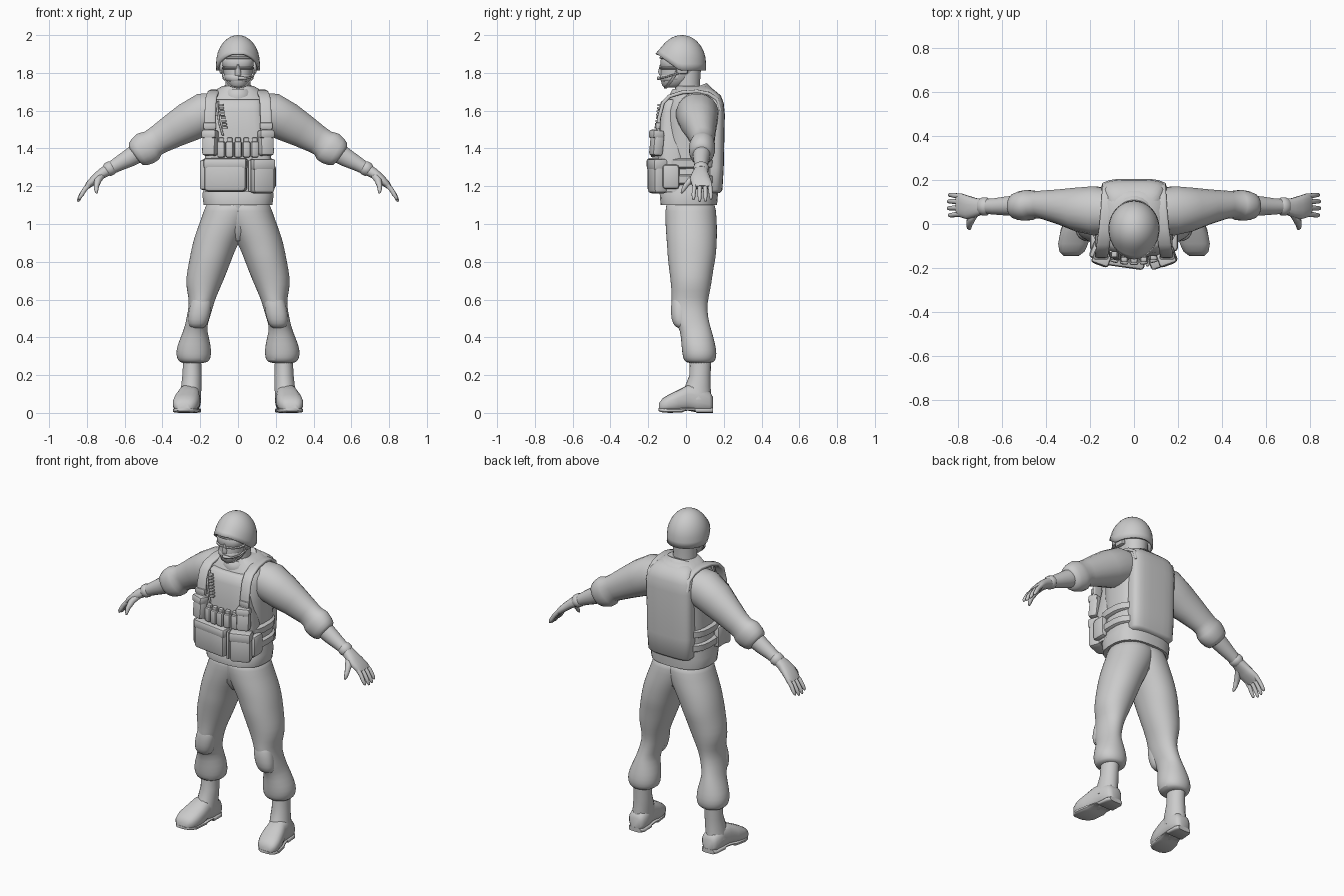
import bpy, bmesh, math
from mathutils import Vector

GREY = bpy.data.materials.new("uniform_grey")
GREY.diffuse_color = (0.6, 0.6, 0.6, 1)


def finish(name, bm, subsurf=0, angle=50):
    bmesh.ops.recalc_face_normals(bm, faces=bm.faces)
    me = bpy.data.meshes.new(name)
    bm.to_mesh(me)
    bm.free()
    me.materials.append(GREY)
    ob = bpy.data.objects.new(name, me)
    bpy.context.collection.objects.link(ob)
    if subsurf:
        ob.modifiers.new("smooth", 'SUBSURF').levels = subsurf
        ob.modifiers["smooth"].render_levels = subsurf
    bpy.ops.object.select_all(action='DESELECT')
    ob.select_set(True)
    bpy.context.view_layer.objects.active = ob
    bpy.ops.object.shade_smooth_by_angle(angle=math.radians(angle))
    return ob


def loft(name, rings, n=20, p=2.0, subsurf=0, angle=50):
    """Skin through superellipse rings given as (centre, half axis u, half axis v)."""
    bm = bmesh.new()
    loops = []
    for c, u, v in rings:
        loop = []
        for i in range(n):
            a = 2 * math.pi * (i + 0.5) / n
            ca, sa = math.cos(a), math.sin(a)
            cu = math.copysign(abs(ca) ** (2 / p), ca)
            sv = math.copysign(abs(sa) ** (2 / p), sa)
            loop.append(bm.verts.new(Vector(c) + Vector(u) * cu + Vector(v) * sv))
        loops.append(loop)
    for a, b in zip(loops, loops[1:]):
        for i in range(n):
            j = (i + 1) % n
            bm.faces.new((a[i], a[j], b[j], b[i]))
    bm.faces.new(loops[0][::-1])
    bm.faces.new(loops[-1])
    return finish(name, bm, subsurf, angle)


def stack(name, rows, s=1, **kw):
    """Horizontal rings from rows (z, x0, x1, y0, y1)."""
    return loft(name, [((s * (a + b) / 2, (c + d) / 2, z), ((b - a) / 2, 0, 0),
                        (0, (d - c) / 2, 0)) for z, a, b, c, d in rows], **kw)


def sym(name, rows, **kw):
    """Centred horizontal rings from rows (z, half width, y0, y1)."""
    return stack(name, [(z, -h, h, a, b) for z, h, a, b in rows], **kw)


def tube(name, pts, side, s=1, **kw):
    """Sweep along pts (x, y, z, half width along side, half thickness)."""
    c = [Vector((s * q[0], q[1], q[2])) for q in pts]
    side = Vector((s * side[0], side[1], side[2]))
    rings = []
    for i, q in enumerate(pts):
        t = (c[min(i + 1, len(c) - 1)] - c[max(i - 1, 0)]).normalized()
        rings.append((c[i], side * q[3], side.cross(t).normalized() * q[4]))
    return loft(name, rings, **kw)


def box(name, c, size, bevel=0.012, yaw=0, tilt=0):
    bm = bmesh.new()
    bmesh.ops.create_cube(bm, size=1)
    for v in bm.verts:
        v.co = Vector([a * b for a, b in zip(v.co, size)])
    bmesh.ops.bevel(bm, geom=bm.edges[:], offset=bevel, segments=2, affect='EDGES', profile=0.5)
    ob = finish(name, bm, 0, 40)
    ob.location = c
    ob.rotation_euler = (tilt, 0, yaw)
    return ob


# Shirt, trousers seat
sym("shirt_torso", [(1.10, .183, -.135, .165), (1.16, .19, -.14, .17), (1.19, .178, -.12, .17),
                    (1.35, .175, -.12, .18), (1.5, .18, -.12, .185), (1.6, .185, -.11, .185),
                    (1.66, .175, -.09, .175), (1.70, .135, -.06, .16), (1.73, .085, -.05, .125)],
    n=28, p=2.6)
sym("trouser_seat", [(1.13, .16, -.105, .15), (1.04, .12, -.1, .15), (.96, .07, -.085, .13),
                     (.91, .03, -.05, .08)], n=24, p=2.2)

for s, tag in ((1, "left"), (-1, "right")):
    # Trouser leg bloused over the boot
    stack("trouser_leg_" + tag, [
        (1.13, -.1, .168, -.11, .155), (1.07, -.09, .18, -.11, .16), (1.0, -.06, .207, -.11, .165),
        (.93, -.02, .232, -.105, .165), (.87, .01, .247, -.1, .162), (.82, .03, .256, -.098, .158),
        (.76, .053, .268, -.09, .145), (.68, .085, .28, -.08, .135), (.61, .118, .26, -.075, .12),
        (.55, .135, .262, -.08, .11), (.47, .16, .28, -.055, .125), (.44, .165, .287, -.03, .135),
        (.36, .143, .322, -.025, .157), (.31, .141, .33, -.02, .164), (.275, .148, .318, -.012, .155),
        (.262, .175, .3, .01, .14)], s, n=24, p=2.1, subsurf=1)
    stack("knee_pad_" + tag, [(.63, .15, .23, -.065, .0), (.59, .135, .252, -.08, .02),
                              (.52, .145, .266, -.082, .02), (.47, .16, .266, -.072, .02),
                              (.445, .18, .25, -.045, .02)], s, p=2.2, n=16, subsurf=1)
    # Boot
    stack("boot_shaft_" + tag, [(.3, .195, .29, .02, .135), (.2, .192, .295, .018, .13),
                                (.14, .192, .302, -.005, .13), (.07, .197, .312, -.035, .135)], s, n=18)
    loft("boot_foot_" + tag, [((s * x, y, (a + b) / 2), (w, 0, 0), (0, 0, (b - a) / 2))
                              for y, x, w, a, b in (
        (.142, .25, .035, .015, .085), (.125, .25, .052, .004, .115), (.06, .253, .057, .002, .15),
        (.01, .26, .059, .012, .148), (-.04, .268, .068, .004, .122), (-.09, .277, .069, .002, .098),
        (-.125, .282, .058, .004, .076), (-.144, .285, .036, .01, .05))], n=18, p=2.6)
    loft("boot_sole_" + tag, [((s * x, y, (a + .026) / 2), (w, 0, 0), (0, 0, (.026 - a) / 2))
                              for y, x, w, a in (
        (.143, .25, .042, .0), (.12, .25, .055, .0), (.055, .253, .057, .0), (.045, .254, .055, .012),
        (.0, .262, .06, .012), (-.02, .267, .066, .002), (-.09, .278, .068, .0),
        (-.125, .283, .056, .003), (-.146, .286, .034, .01))], n=16, p=4)

    # Sleeve with rolled cuff, bare forearm
    tube("sleeve_" + tag, [
        (.08, .055, 1.6, .1, .1), (.18, .06, 1.583, .113, .112), (.26, .066, 1.54, .1, .106),
        (.34, .078, 1.495, .08, .092), (.42, .088, 1.447, .064, .078), (.45, .088, 1.428, .062, .076),
        (.468, .086, 1.412, .068, .087), (.49, .085, 1.4, .07, .09), (.52, .083, 1.382, .066, .082),
        (.54, .082, 1.37, .058, .07), (.548, .082, 1.364, .045, .05)], (0, 1, 0), s, p=2.1)
    tube("forearm_" + tag, [(.5, .083, 1.395, .05, .058), (.58, .082, 1.347, .044, .048),
                            (.63, .08, 1.32, .038, .04), (.70, .08, 1.28, .032, .03)],
         (0, 1, 0), s, n=16)
    # Glove
    tube("glove_cuff_" + tag, [(.663, .08, 1.302, .035, .034), (.672, .08, 1.297, .042, .039),
                               (.69, .08, 1.287, .041, .038), (.70, .08, 1.281, .034, .03)],
         (0, 1, 0), s, n=16)
    tube("glove_palm_" + tag, [(.685, .08, 1.288, .034, .03), (.72, .075, 1.268, .043, .028),
                               (.755, .075, 1.24, .054, .024), (.785, .084, 1.213, .055, .02),
                               (.803, .087, 1.194, .05, .013)], (0, 1, 0), s, n=16, p=2.4)
    for k, (y, dy, cut) in enumerate(((.046, -.006, .01), (.074, -.002, 0), (.101, .002, .002),
                                      (.126, .006, .012))):
        tube(f"glove_finger_{k + 1}_{tag}", [
            (.785, y, 1.212, .013, .014), (.812, y + dy / 2, 1.182, .012, .013),
            (.833 - cut / 2, y + dy, 1.15 + cut / 2, .011, .012),
            (.844 - cut / 2, y + dy, 1.127 + cut, .009, .009),
            (.848 - cut / 2, y + dy, 1.118 + cut, .004, .004)], (0, 1, 0), s, n=8, angle=80)
    tube("glove_thumb_" + tag, [(.72, .06, 1.262, .024, .02), (.742, .02, 1.23, .02, .017),
                                (.75, -.005, 1.198, .014, .014), (.75, -.018, 1.175, .01, .01),
                                (.748, -.025, 1.162, .004, .004)], (1, 0, 0), s, n=8, angle=80)

    # Vest shoulder strap blending into the back panel
    tube("vest_strap_" + tag, [(x, y, z, .03, .01) for x, y, z in (
        (.15, -.148, 1.46), (.148, -.143, 1.56), (.145, -.122, 1.64), (.14, -.09, 1.675),
        (.13, -.02, 1.697), (.122, .06, 1.702), (.118, .12, 1.69), (.115, .165, 1.66),
        (.115, .18, 1.6))], (1, 0, 0), s, n=16, p=4)
    box("strap_buckle_" + tag, (s * .15, -.15, 1.52), (.068, .022, .035), .006)
    # Upper corner pouch, with flap
    box("chest_pouch_" + tag, (s * .148, -.155, 1.425), (.076, .06, .13), .016, yaw=s * .35, tilt=-.1)
    box("chest_pouch_flap_" + tag, (s * .148, -.157, 1.475), (.082, .062, .045), .012, yaw=s * .35, tilt=-.1)
    # Side pouch on the belt
    box("side_pouch_" + tag, (s * .178, -.08, 1.25), (.045, .09, .13), .018)
    # Ear cup
    box("ear_cover_" + tag, (s * .083, -.02, 1.83), (.03, .06, .07), .01)

# Vest carrier
sym("vest_front_panel", [(1.17, .172, -.145, 0), (1.36, .175, -.15, 0), (1.48, .15, -.148, 0),
                         (1.6, .13, -.135, 0), (1.65, .125, -.118, 0), (1.66, .115, -.1, 0)], n=24, p=4)
sym("vest_back_panel", [(1.165, .13, .09, .18), (1.18, .145, .08, .193), (1.3, .15, .08, .2),
                        (1.58, .152, .08, .206), (1.64, .148, .08, .2), (1.68, .135, .05, .185),
                        (1.705, .115, .03, .155), (1.72, .09, .02, .13)], n=24, p=3.6)
for k, z in enumerate((1.235, 1.32)):
    sym(f"vest_side_belt_{k + 1}", [(z - .028, .175, -.13, .16), (z - .018, .191, -.14, .172),
                                    (z + .018, .193, -.14, .174), (z + .028, .175, -.13, .16)], n=28, p=2.8)

# Magazine row and lower pouches
for k in range(5):
    x = -.088 + k * .044
    bow = x * x * 1.5
    box(f"magazine_pouch_{k + 1}", (x, -.167 + bow, 1.395), (.04, .04, .085), .01, yaw=x * 2.5)
    box(f"magazine_top_{k + 1}", (x, -.163 + bow, 1.44), (.03, .024, .035), .006, tilt=.1)
box("large_pouch", (-.065, -.155, 1.26), (.225, .075, .175), .02, yaw=-.14)
box("large_pouch_flap", (-.065, -.158, 1.32), (.232, .074, .058), .016, yaw=-.14)
box("end_pouch", (-.168, -.115, 1.26), (.05, .09, .16), .016, yaw=-.4)
box("square_pouch", (.128, -.15, 1.25), (.122, .08, .175), .02, yaw=.35)
box("square_pouch_flap", (.128, -.153, 1.315), (.128, .08, .06), .014, yaw=.35)
box("pouch_strap", (.062, -.178, 1.255), (.016, .03, .17), .005)

# Beaded cord on the chest
for k in range(8):
    box(f"cord_bead_{k + 1}", (-.09 + .003 * k, -.138 - .0022 * k, 1.63 - .017 * k), (.026, .026, .013), .004)
tube("cord_loop", [(-.105, -.125, 1.65, .006, .006), (-.108, -.145, 1.6, .006, .006),
                   (-.1, -.15, 1.54, .006, .006), (-.08, -.158, 1.47, .006, .006)], (1, 0, 0), n=8)

# Collar and neck
loft("shirt_collar", [((0, y, z), (w, 0, 0), (0, d, d * .38)) for y, z, w, d in (
    (.03, 1.665, .118, .112), (.025, 1.695, .104, .1), (.02, 1.712, .092, .09), (.02, 1.712, .075, .07))], n=24)
sym("neck_scarf", [(1.655, .08, -.085, .08), (1.68, .085, -.088, .085), (1.70, .078, -.08, .08),
                   (1.715, .07, -.07, .075)], n=24)
sym("neck", [(1.66, .07, -.06, .08), (1.75, .068, -.06, .075), (1.82, .07, -.06, .08)])

# Masked head, nose, goggles
sym("head", [(1.722, .03, -.115, -.04), (1.735, .052, -.128, .0), (1.765, .068, -.135, .04),
             (1.8, .077, -.135, .07), (1.84, .083, -.128, .085), (1.89, .085, -.125, .088),
             (1.95, .065, -.1, .06)], p=2.2)
sym("mask_fold", [(1.755, .058, -.132, .0), (1.765, .07, -.138, .01), (1.782, .073, -.138, .02),
                  (1.79, .07, -.132, .01)], p=2.2)
sym("nose", [(1.785, .022, -.14, -.1), (1.805, .018, -.148, -.1), (1.845, .009, -.138, -.1)], n=10)
sym("goggle_lens", [(1.825, .072, -.13, .0), (1.837, .082, -.136, .0), (1.868, .084, -.136, .0),
                    (1.885, .076, -.128, .0)], n=24, p=2.2)
for k, z in enumerate((1.825, 1.88)):
    sym(f"goggle_rim_{k + 1}", [(z - .007, .078, -.132, .02), (z - .003, .086, -.141, .02),
                                (z + .003, .086, -.141, .02), (z + .007, .078, -.132, .02)], n=24, p=2.2)
tube("microphone_boom", [(.088, -.03, 1.80, .005, .005), (.078, -.1, 1.78, .005, .005),
                         (.05, -.138, 1.772, .005, .005), (.02, -.145, 1.772, .01, .009),
                         (.0, -.147, 1.772, .009, .008)], (0, 0, 1), n=8)
tube("chin_strap", [(-.09, -.03, 1.84, .008, .004), (-.078, -.07, 1.77, .008, .004),
                    (-.04, -.1, 1.73, .008, .004), (0, -.11, 1.72, .008, .004),
                    (.04, -.1, 1.73, .008, .004), (.078, -.07, 1.77, .008, .004),
                    (.09, -.03, 1.84, .008, .004)], (0, 1, 0), n=8, p=4)

# Helmet shell: dome with the rim sweeping up to a brim over the face
bm = bmesh.new()
N, M = 36, 10
top = bm.verts.new((0, -.022, 2.0))
prev = None
for k in range(1, M + 1):
    ring = []
    for i in range(N):
        a = 2 * math.pi * i / N
        front = min(max((-math.sin(a) - .1) / .85, 0), 1)
        z = 2 - (.188 - .09 * front) * (k / M) ** 2
        r = math.sqrt(1 - ((z - 1.85) / .15) ** 2) if z > 1.85 else 1 + (1.85 - z) * .15
        flare = 1 + (.16 * front * (k / M) ** 6)
        ring.append(bm.verts.new((.116 * r * math.cos(a), -.022 + .128 * r * flare * math.sin(a), z)))
    for i in range(N):
        j = (i + 1) % N
        if prev:
            bm.faces.new((prev[i], ring[i], ring[j], prev[j]))
        else:
            bm.faces.new((top, ring[i], ring[j]))
    prev = ring
helmet = finish("helmet_shell", bm)
shell = helmet.modifiers.new("thickness", 'SOLIDIFY')
shell.thickness, shell.offset = .012, -1
